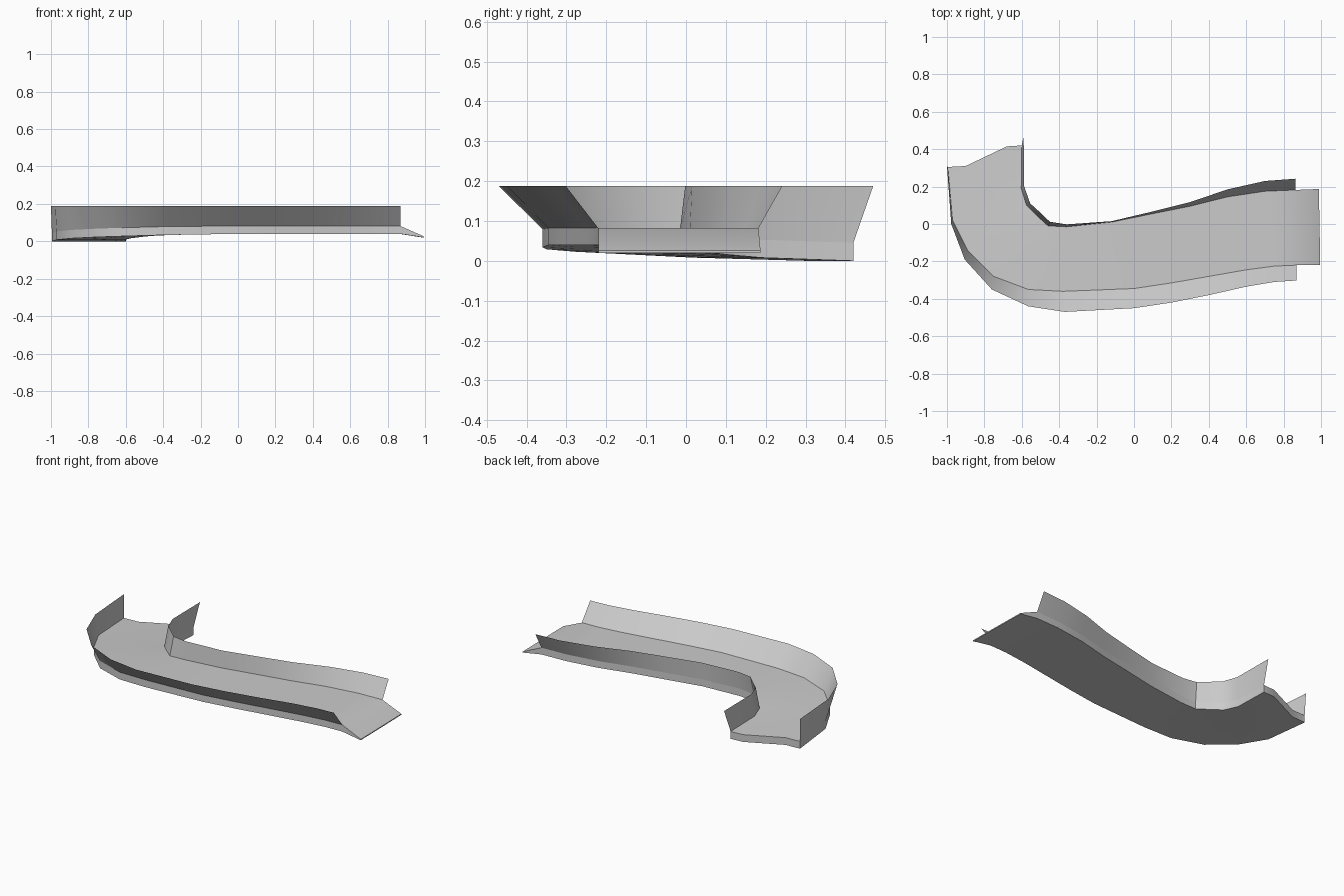
import bpy, bmesh
from mathutils import Vector

if "Cube" in bpy.data.objects:
    bpy.data.objects.remove(bpy.data.objects["Cube"])

# Plan curves, from the left entry end to the right ramp end
outer_base = [(-.995, .305), (-.97, .02), (-.89, -.14), (-.75, -.28), (-.565, -.35), (-.38, -.36),
              (0, -.345), (.2, -.315), (.4, -.28), (.6, -.245), (.75, -.225), (.868, -.22)]
outer_top = [(-1, .31), (-.977, 0), (-.905, -.19), (-.76, -.35), (-.565, -.44), (-.37, -.47),
             (0, -.45), (.2, -.42), (.4, -.38), (.6, -.335), (.75, -.31), (.868, -.302)]
inner_base = [(-.60, .42), (-.603, .19), (-.575, .10), (-.52, .045), (-.46, -.01), (-.36, -.015),
              (-.12, .01), (.1, .055), (.3, .095), (.5, .145), (.7, .175), (.863, .182)]
inner_top = [(-.59, .47), (-.587, .20), (-.555, .11), (-.50, .06), (-.45, .012), (-.36, -.002),
             (-.12, .015), (.1, .067), (.3, .117), (.5, .185), (.7, .23), (.863, .242)]
bottom = [0, .008, .016, .023, .029, .034] + [.04] * 6
top = [z + .045 for z in bottom[:6]] + [.082] * 6
RIM = .188


def make(name, bm, angle=0.5):
    bmesh.ops.recalc_face_normals(bm, faces=bm.faces[:])
    me = bpy.data.meshes.new(name)
    bm.to_mesh(me)
    bm.free()
    ob = bpy.data.objects.new(name, me)
    bpy.context.collection.objects.link(ob)
    bpy.ops.object.select_all(action='DESELECT')
    ob.select_set(True)
    bpy.context.view_layer.objects.active = ob
    bpy.ops.object.shade_smooth_by_angle(angle=angle)
    return ob


def loft(bm, rows, closed=False):
    vs = [[bm.verts.new(p) for p in r] for r in rows]
    n = len(rows[0])
    for a, b in zip(vs, vs[1:]):
        for i in range(n if closed else n - 1):
            j = (i + 1) % n
            bm.faces.new((a[i], a[j], b[j], b[i]))
    return vs


# Floor slab with angled entry edge and exit ramp
rows = []
for i, (o, n) in enumerate(zip(outer_base, inner_base)):
    o, n = Vector(o), Vector(n)
    plan = [o, o.lerp(n, .25), o.lerp(n, .8), n]
    if i == 0:
        plan[1:3] = [Vector((-.90, .31)), Vector((-.68, .415))]
    rows.append([(p.x, p.y, top[i]) for p in plan] + [(p.x, p.y, bottom[i]) for p in reversed(plan)])
tip = [(.995, -.22), (.994, -.12), (.99, .10), (.988, .187)]
rows.append([(x, y, .026) for x, y in tip] + [(x, y, .02) for x, y in reversed(tip)])
bm = bmesh.new()
vs = loft(bm, rows, closed=True)
for end in (vs[0], vs[-1]):
    for k in range(3):
        bm.faces.new((end[k], end[k + 1], end[6 - k], end[7 - k]))
make("floor_slab", bm)

# Thin flared side walls
for name, base, rim in (("outer_wall", outer_base, outer_top), ("inner_wall", inner_base, inner_top)):
    bm = bmesh.new()
    loft(bm, [[(*b, z), (*t, RIM)] for b, t, z in zip(base, rim, top)])
    make(name, bm)
